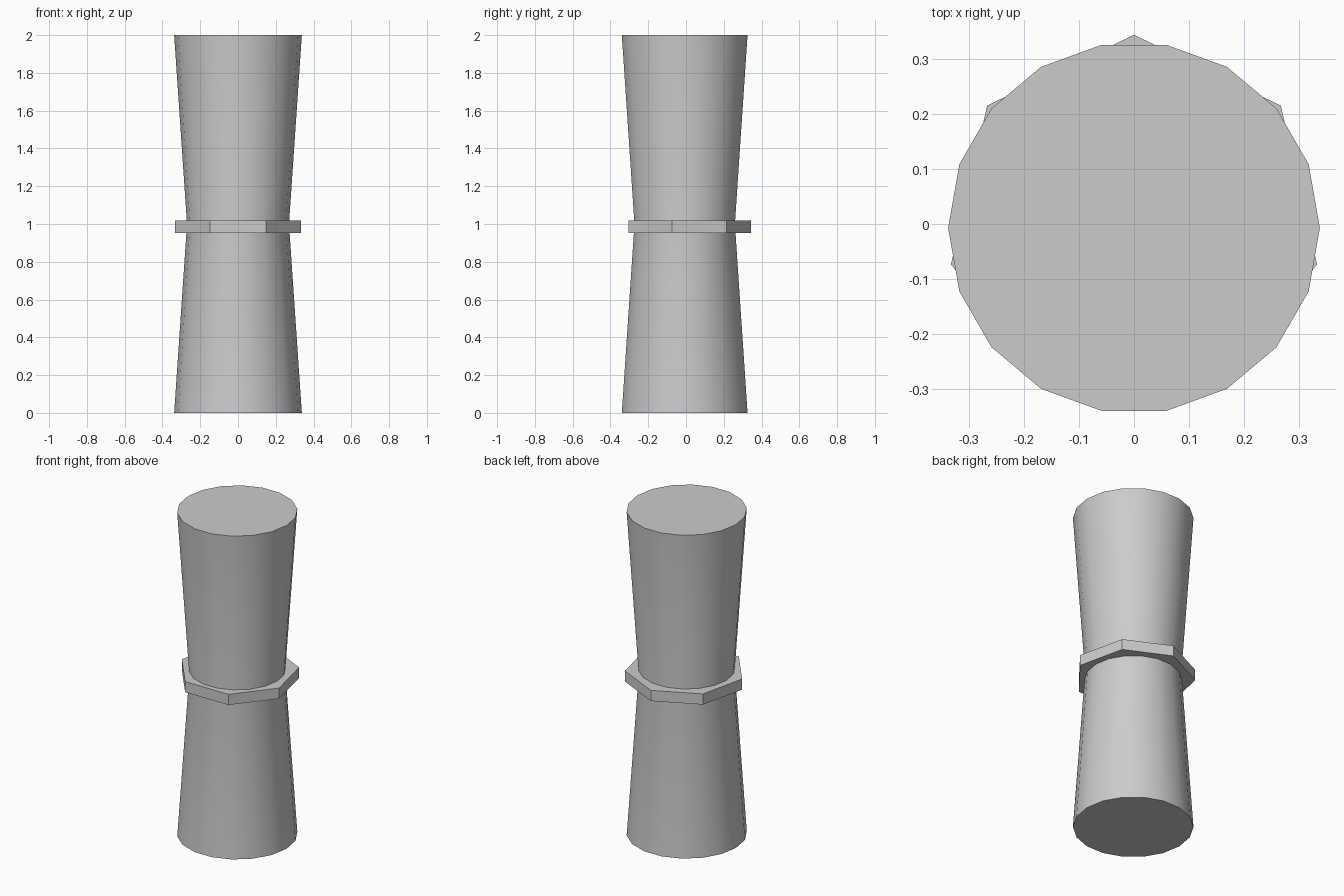
import bpy, bmesh
from math import sin, cos, pi, radians

if "Cube" in bpy.data.objects:
    bpy.data.objects.remove(bpy.data.objects["Cube"])


def stack(name, sides, rings, start, cy, smooth):
    """Closed solid lofted through (radius, z) rings of a regular polygon."""
    bm = bmesh.new()
    loops = []
    for r, z in rings:
        loops.append([bm.verts.new((r * cos(start + 2 * pi * i / sides),
                                    cy + r * sin(start + 2 * pi * i / sides), z))
                      for i in range(sides)])
    for a, b in zip(loops, loops[1:]):
        for i in range(sides):
            j = (i + 1) % sides
            bm.faces.new((a[i], a[j], b[j], b[i]))
    bm.faces.new(loops[0][::-1])
    bm.faces.new(loops[-1])
    me = bpy.data.meshes.new(name)
    bm.to_mesh(me)
    bm.free()
    ob = bpy.data.objects.new(name, me)
    bpy.context.collection.objects.link(ob)
    if smooth:
        bpy.ops.object.select_all(action='DESELECT')
        ob.select_set(True)
        bpy.context.view_layer.objects.active = ob
        bpy.ops.object.shade_smooth_by_angle(angle=radians(30))
    return ob


# Waisted body, 18 sides
stack("waisted_body", 18, [(0.338, 0), (0.27, 1.0), (0.338, 2.0)], 0, -0.007, True)

# Seven-sided collar around the waist
stack("waist_collar", 7, [(0.3415, 0.952), (0.3415, 1.018)], pi / 2, 0.0025, False)
